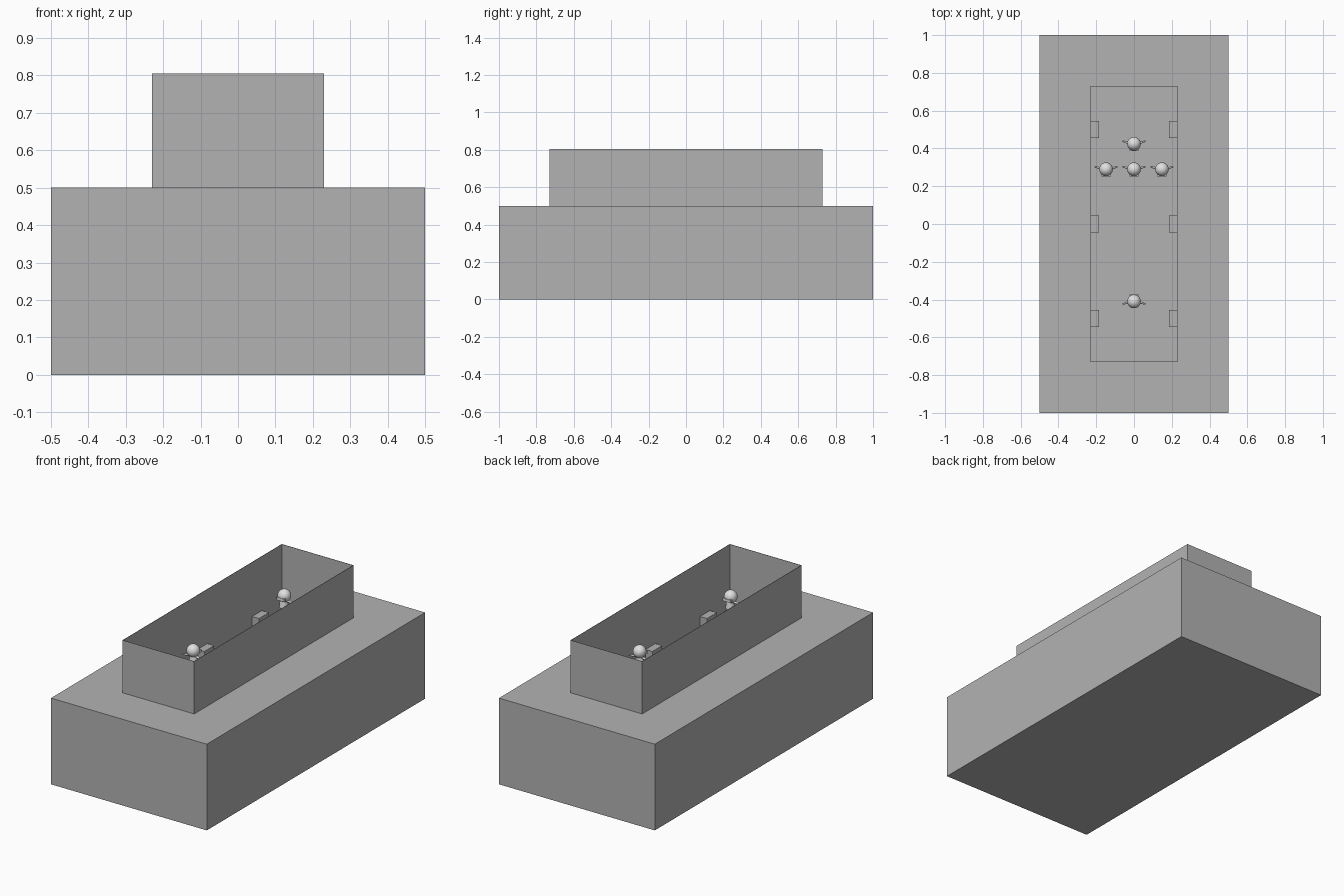
import bpy, bmesh, math
from mathutils import Matrix, Vector

if "Cube" in bpy.data.objects:
    bpy.data.objects.remove(bpy.data.objects["Cube"])


def material(name, v):
    m = bpy.data.materials.new(name)
    m.diffuse_color = (v, v, v, 1)
    m.use_nodes = True
    m.node_tree.nodes["Principled BSDF"].inputs["Base Color"].default_value = m.diffuse_color
    return m


STONE = material("stone grey", 0.45)
PALE = material("pale grey", 0.75)


def finish(bm, name, mat, smooth=False):
    bmesh.ops.recalc_face_normals(bm, faces=bm.faces)
    me = bpy.data.meshes.new(name)
    bm.to_mesh(me)
    bm.free()
    me.materials.append(mat)
    ob = bpy.data.objects.new(name, me)
    bpy.context.collection.objects.link(ob)
    if smooth:
        bpy.ops.object.select_all(action='DESELECT')
        ob.select_set(True)
        bpy.context.view_layer.objects.active = ob
        bpy.ops.object.shade_smooth_by_angle(angle=math.radians(40))
    return ob


def rect(bm, hx, hy, z):
    return [bm.verts.new((sx * hx, sy * hy, z))
            for sx, sy in ((-1, -1), (1, -1), (1, 1), (-1, 1))]


def bridge(bm, a, b):
    for i in range(4):
        j = (i + 1) % 4
        bm.faces.new((a[i], a[j], b[j], b[i]))


def box(bm, center, size):
    bmesh.ops.create_cube(bm, size=1, matrix=Matrix.Translation(center)
                          @ Matrix.Diagonal((*size, 1)))


GROUND, FLOOR, TOP = 0.5, 0.2, 0.805
HX, HY = 0.23, 0.73

# ground block with the sunken room
bm = bmesh.new()
rings = [rect(bm, 0.5, 1, 0), rect(bm, 0.5, 1, GROUND),
         rect(bm, HX - 0.002, HY - 0.002, GROUND), rect(bm, HX - 0.002, HY - 0.002, FLOOR)]
for a, b in zip(rings, rings[1:]):
    bridge(bm, a, b)
bm.faces.new(rings[0])
bm.faces.new(rings[-1])
finish(bm, "ground_block", STONE)

# thin room walls standing above the ground, open at the top
bm = bmesh.new()
rings = [rect(bm, HX, HY, GROUND), rect(bm, HX, HY, TOP),
         rect(bm, HX - 0.002, HY - 0.002, TOP), rect(bm, HX - 0.002, HY - 0.002, GROUND)]
for a, b in zip(rings, rings[1:] + rings[:1]):
    bridge(bm, a, b)
finish(bm, "room_walls", STONE)

# six pillars against the long walls
for n, y in enumerate((-0.5, 0, 0.5)):
    for side, s in (("left", -1), ("right", 1)):
        bm = bmesh.new()
        box(bm, (s * 0.2065, y, (FLOOR + GROUND) / 2 - 0.005),
            (0.045, 0.09, GROUND - FLOOR - 0.01))
        finish(bm, f"pillar_{side}_{n + 1}", STONE)


def limb(bm, a, b, r1, r2):
    a, b = Vector(a), Vector(b)
    d = b - a
    rot = d.to_track_quat('Z', 'Y').to_matrix().to_4x4()
    bmesh.ops.create_cone(bm, cap_ends=True, segments=12, radius1=r1, radius2=r2,
                          depth=d.length, matrix=Matrix.Translation((a + b) / 2) @ rot)


def figure(name, x, y, z, turn):
    bm = bmesh.new()
    # round head and body
    bmesh.ops.create_uvsphere(bm, u_segments=24, v_segments=14, radius=0.036,
                              matrix=Matrix.Translation((0, 0, 0.09)))
    limb(bm, (0, -0.004, 0.025), (0, -0.004, 0.07), 0.026, 0.02)
    # face plate
    box(bm, (0, -0.031, 0.08), (0.05, 0.014, 0.016))
    # arms swept back, legs and feet
    for s in (-1, 1):
        limb(bm, (s * 0.018, 0, 0.06), (s * 0.06, 0.014, 0.058), 0.007, 0.004)
        limb(bm, (s * 0.013, 0, 0), (s * 0.013, 0, 0.03), 0.009, 0.009)
        box(bm, (s * 0.013, -0.01, 0.005), (0.018, 0.03, 0.01))
    bmesh.ops.transform(bm, verts=bm.verts, matrix=Matrix.Translation((x, y, z))
                        @ Matrix.Rotation(turn, 4, 'Z'))
    finish(bm, name, PALE, True)


# three figures on the floor, one raised behind them, one raised opposite
for n, x in enumerate((-0.148, 0, 0.148)):
    figure(f"floor_figure_{n + 1}", x, 0.29, FLOOR, 0)
figure("raised_figure_back", 0, 0.425, 0.595, 0)
figure("raised_figure_front", 0, -0.41, 0.595, math.pi)
